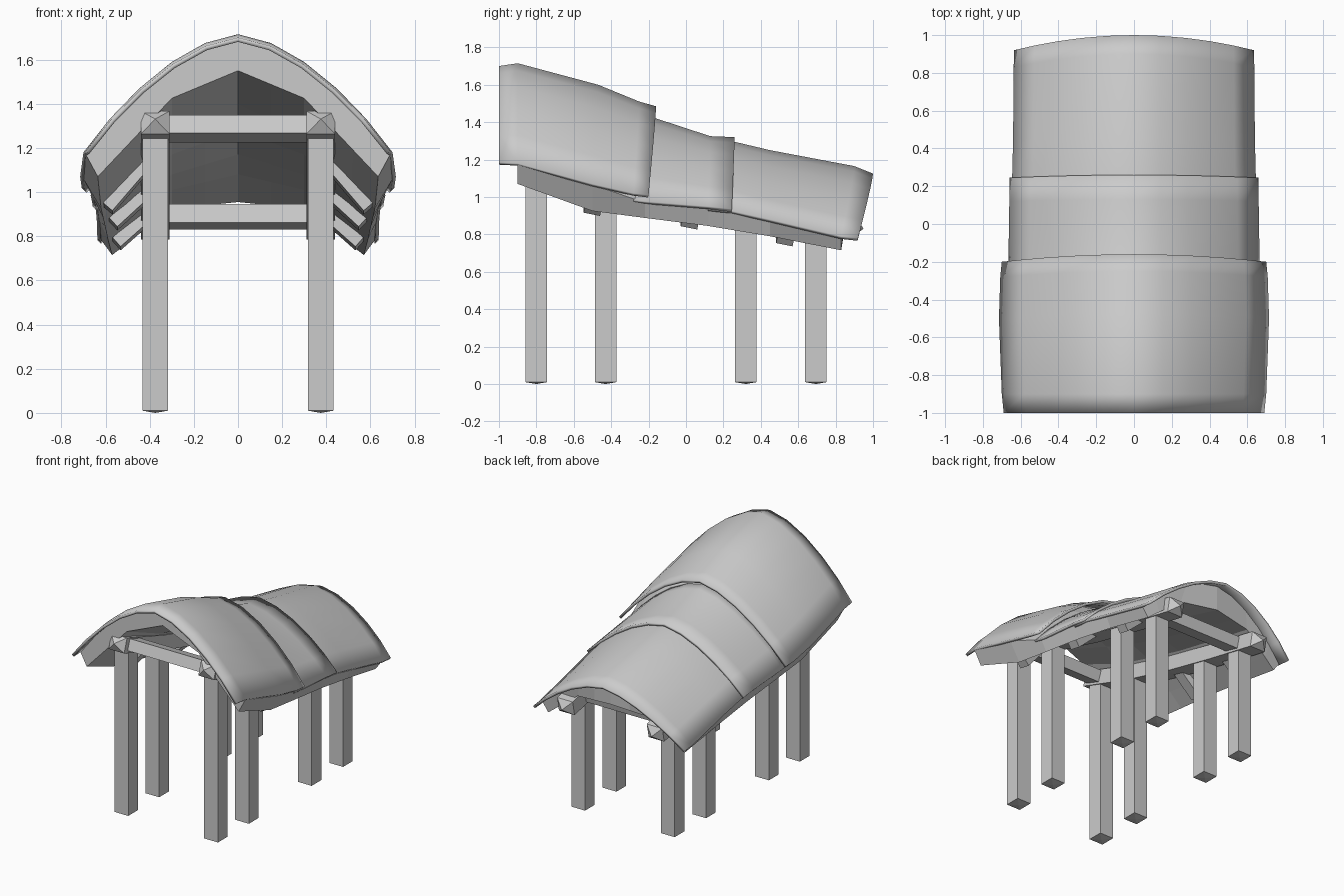
import bpy
import bmesh
from mathutils import Vector

if "Cube" in bpy.data.objects:
    bpy.data.objects.remove(bpy.data.objects["Cube"])

grey = bpy.data.materials.new("plain_grey")
grey.use_nodes = True
colour = (0.6, 0.6, 0.6, 1)
grey.diffuse_color = colour
grey.node_tree.nodes["Principled BSDF"].inputs["Base Color"].default_value = colour


def make_object(name, bm, recalc=True):
    if recalc:
        bmesh.ops.recalc_face_normals(bm, faces=bm.faces[:])
    mesh = bpy.data.meshes.new(name)
    bm.to_mesh(mesh)
    bm.free()
    mesh.materials.append(grey)
    obj = bpy.data.objects.new(name, mesh)
    bpy.context.collection.objects.link(obj)
    return obj


# Half arch: fraction of half width, fraction of drop from the crown
ARCH = [(0, 0), (.214, .075), (.43, .236), (.64, .46), (.83, .717), (1, 1)]


def mirrored(half):
    """Left and right halves of a section, from -x to +x."""
    return [Vector((-p.x, p.y, p.z)) for p in half[:0:-1]] + half


def arch(crown_y, crown_z, edge_y, edge_z, width):
    return mirrored([Vector((t * width,
                             crown_y + (edge_y - crown_y) * t * t,
                             crown_z + (edge_z - crown_z) * d)) for t, d in ARCH])


def skin(bm, rows, closed=False):
    rings = [[bm.verts.new(p) for p in row] for row in rows]
    n = len(rings[0])
    for a, b in zip(rings, rings[1:]):
        for i in range(n if closed else n - 1):
            j = (i + 1) % n
            bm.faces.new((a[i], a[j], b[j], b[i]))
    return rings


def roof_shell(name, stations):
    bm = bmesh.new()
    skin(bm, [arch(*s) for s in stations])
    obj = make_object(name, bm, recalc=False)
    thick = obj.modifiers.new("thickness", "SOLIDIFY")
    thick.thickness = 0.02
    thick.offset = -1
    bpy.ops.object.select_all(action='DESELECT')
    obj.select_set(True)
    bpy.context.view_layer.objects.active = obj
    bpy.ops.object.shade_smooth_by_angle()


# Three overlapping roof shells: crown y, crown z, edge y, edge z, half width
roof_shell("front_roof_shell", [
    (-1, 1.7, -1, 1.185, .69), (-.9, 1.715, -.9, 1.18, .7),
    (-.47, 1.6, -.5, 1.07, .715), (-.25, 1.51, -.28, 1.02, .708),
    (-.16, 1.485, -.2, 1.01, .7)])
roof_shell("middle_roof_shell", [
    (-.25, 1.44, -.28, .985, .668), (-.16, 1.42, -.2, .975, .665),
    (.13, 1.325, .12, .95, .66), (.26, 1.32, .245, .935, .658)])
roof_shell("rear_roof_shell", [
    (.12, 1.305, .12, .94, .645), (.26, 1.295, .25, .925, .645),
    (.45, 1.25, .45, .88, .64), (.9, 1.165, .83, .79, .637),
    (1, 1.125, .92, .78, .635)])


def ceiling(crown_y, edge_y, crown, mid, edge, width):
    """Five-sided underside, sampled to match the arch."""
    a = Vector((0, crown_y, crown))
    b = Vector((.3, (crown_y + edge_y) / 2, mid))
    c = Vector((width, edge_y, edge))
    return mirrored([a, a.lerp(b, .5), b, b.lerp(c, 1 / 3), b.lerp(c, 2 / 3), c])


# Thick roof body under the shells: arch station, then ceiling heights and width
BODY = [
    ((-.9, 1.703, -.9, 1.175, .692), (1.55, 1.425, 1.07, .635)),
    ((-.47, 1.585, -.5, 1.065, .703), (1.4, 1.25, .925, .62)),
    ((-.2, 1.42, -.22, .97, .655), (1.28, 1.17, .888, .612)),
    ((.13, 1.3, .12, .94, .637), (1.17, 1.08, .845, .602)),
    ((.45, 1.235, .45, .875, .63), (1.08, 1.01, .79, .59)),
    ((.9, 1.15, .83, .79, .625), (.955, .925, .715, .57)),
]
bm = bmesh.new()
rows = [arch(*s) + ceiling(s[0], s[2], *c)[::-1] for s, c in BODY]
rings = skin(bm, rows, closed=True)
for ring in (rings[0], rings[-1]):
    last = len(ring) - 1
    for i in range(last // 2):
        bm.faces.new((ring[i], ring[i + 1], ring[last - i - 1], ring[last - i]))
make_object("roof_body", bm)


def bar(name, points, side, width, depth, tips=(0, 0)):
    """Square timber along a path, with optional pyramid tips."""
    pts = [Vector(p) for p in points]
    side = Vector(side).normalized()
    rows, axes = [], []
    for i, p in enumerate(pts):
        along = (pts[min(i + 1, len(pts) - 1)] - pts[max(i - 1, 0)]).normalized()
        up = along.cross(side).normalized()
        axes.append(along)
        rows.append([p + side * u * width / 2 + up * v * depth / 2
                     for u, v in ((-1, -1), (1, -1), (1, 1), (-1, 1))])
    bm = bmesh.new()
    rings = skin(bm, rows, closed=True)
    for ring, p, out, tip in ((rings[0], pts[0], -axes[0], tips[0]),
                              (rings[-1], pts[-1], axes[-1], tips[1])):
        if tip:
            apex = bm.verts.new(p + out * tip)
            for i in range(4):
                bm.faces.new((ring[i], ring[(i + 1) % 4], apex))
        else:
            bm.faces.new(ring)
    make_object(name, bm)


# Sagging line of the side beams: y, z
BEAM = [(-.9, 1.315), (-.45, 1.165), (0, 1.04), (.45, .935), (.9, .84)]


def beam_height(y):
    for (y0, z0), (y1, z1) in zip(BEAM, BEAM[1:]):
        if y <= y1:
            return z0 + (z1 - z0) * (y - y0) / (y1 - y0)


POSTS = {"front": -.8, "front_middle": -.43, "rear_middle": .32, "rear": .695}
RIBS = {"front": (-.5, 1.175, .59, .925), "middle": (.02, 1.03, .565, .855),
        "rear": (.53, .92, .55, .765)}

for label, s in (("left", 1), ("right", -1)):
    x = s * .375
    bar(label + "_side_beam", [(x, y, z) for y, z in BEAM], (1, 0, 0), .13, .11, (.05, .05))
    for place, y in POSTS.items():
        bar(f"{label}_{place}_post", [(x, y, .01), (x, y, beam_height(y))],
            (1, 0, 0), .115, .115, (.01, 0))
    # Short struts from the side beam to the eave
    for place, (y, top, foot_x, foot_z) in RIBS.items():
        bar(f"{label}_{place}_strut", [(x, y, top), (s * foot_x, y, foot_z)],
            (0, 1, -.2), .09, .055)

# Cross beams tilted with the side beams
for place, slope in (("front", .35), ("rear", .25)):
    y = POSTS[place]
    z = beam_height(y) + .005
    bar(place + "_cross_beam", [(-.36, y, z), (.36, y, z)], (0, 1, -slope), .13, .085)
